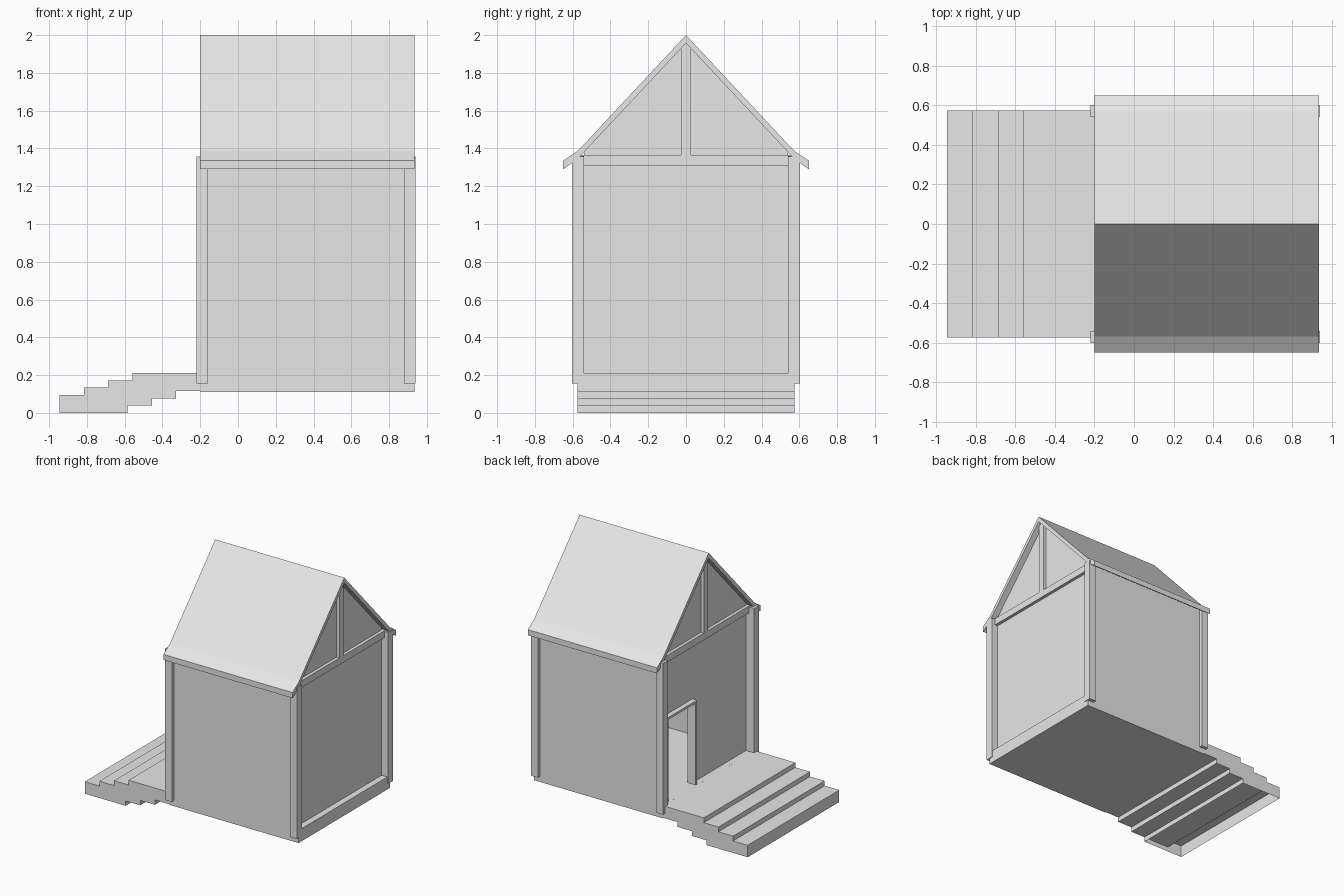
import bpy
import bmesh

cube = bpy.data.objects.get("Cube")
if cube:
    bpy.data.objects.remove(cube, do_unlink=True)

grey = bpy.data.materials.new("plain_grey")
grey.use_nodes = True
GREY = (0.8, 0.8, 0.8, 1)
grey.diffuse_color = GREY
grey.node_tree.nodes["Principled BSDF"].inputs["Base Color"].default_value = GREY


def finish(name, bm):
    bmesh.ops.recalc_face_normals(bm, faces=bm.faces)
    mesh = bpy.data.meshes.new(name)
    bm.to_mesh(mesh)
    bm.free()
    mesh.materials.append(grey)
    obj = bpy.data.objects.new(name, mesh)
    bpy.context.collection.objects.link(obj)
    return obj


def extrude_x(name, profile, x0, x1, open_bottom=False):
    """Extrude a (y, z) profile from x0 to x1."""
    bm = bmesh.new()
    face = bm.faces.new([bm.verts.new((x0, y, z)) for y, z in profile])
    geom = bmesh.ops.extrude_face_region(bm, geom=[face])["geom"]
    moved = [g for g in geom if isinstance(g, bmesh.types.BMVert)]
    bmesh.ops.translate(bm, verts=moved, vec=(x1 - x0, 0, 0))
    bmesh.ops.recalc_face_normals(bm, faces=bm.faces)
    if open_bottom:
        under = [f for f in bm.faces if f.normal.z < -0.9]
        bmesh.ops.delete(bm, geom=under, context="FACES")
    return finish(name, bm)


def box(name, x, y, z, open_bottom=False):
    ring = [(y[0], z[0]), (y[1], z[0]), (y[1], z[1]), (y[0], z[1])]
    return extrude_x(name, ring, x[0], x[1], open_bottom)


BACK, FRONT = -0.2, 0.935      # ends of the floor and roof
HALF = 0.575                   # half width of the house
INNER = 0.54                   # inner face of the side walls
FLOOR = 0.21
BEAM = 1.31, 1.365

# Floor slab
box("floor", (BACK, FRONT), (-HALF, HALF), (0.11, FLOOR))

# Side walls
for side, s in (("right", -1), ("left", 1)):
    y = sorted((s * INNER, s * HALF))
    box(side + "_wall", (-0.19, 0.925), y, (FLOOR, 1.36))

# End walls with gables; the entrance wall has a notch for the doorway
gable = [(INNER, FLOOR), (INNER, 1.39), (0, 1.97), (-INNER, 1.39), (-INNER, FLOOR)]
D0, D1, DTOP = 0.15, 0.49, 0.86
doorway = [(D0, FLOOR), (D0, DTOP), (D1, DTOP), (D1, FLOOR)]
extrude_x("plain_end_wall", gable, 0.86, 0.885)
extrude_x("entrance_wall", gable + doorway, -0.15, -0.125)

# Door frame
T = 0.018
frame = [(D0 - T, FLOOR), (D0 - T, DTOP + T), (D1 + T, DTOP + T), (D1 + T, FLOOR),
         (D1, FLOOR), (D1, DTOP), (D0, DTOP), (D0, FLOOR)]
extrude_x("door_frame", frame, -0.19, -0.12)

# Timber frame at each end: corner posts, tie beam and king post
for end, post_x, beam_x in (("entrance", (-0.22, -0.16), (-0.175, -0.115)),
                            ("plain", (0.88, 0.94), (0.85, 0.91))):
    for side, s in (("right", -1), ("left", 1)):
        y = sorted((s * INNER, s * 0.603))
        box(f"{end}_{side}_post", post_x, y, (0.155, 1.357))
    box(end + "_tie_beam", beam_x, (-0.565, 0.565), BEAM)
    box(end + "_king_post", beam_x, (-0.027, 0.027), (BEAM[1], 1.968))

# Roof with flared eaves
half_top = [(0.57, 1.39), (0.65, 1.335)]
half_under = [(0.65, 1.29), (0.575, 1.343)]
right = half_top + half_under
left = [(-y, z) for y, z in reversed(right)]
extrude_x("roof", [(0, 2.0)] + right + [(0, 1.957)] + left, BACK, FRONT)

# Overlapping steps up to the landing
for i in range(4):
    x = -0.945 + i * 0.1285
    z = i * 0.0383
    box(f"step_{i + 1}", (x, min(x + 0.36, BACK)), (-HALF, HALF), (z, z + 0.095),
        open_bottom=(i == 0))
